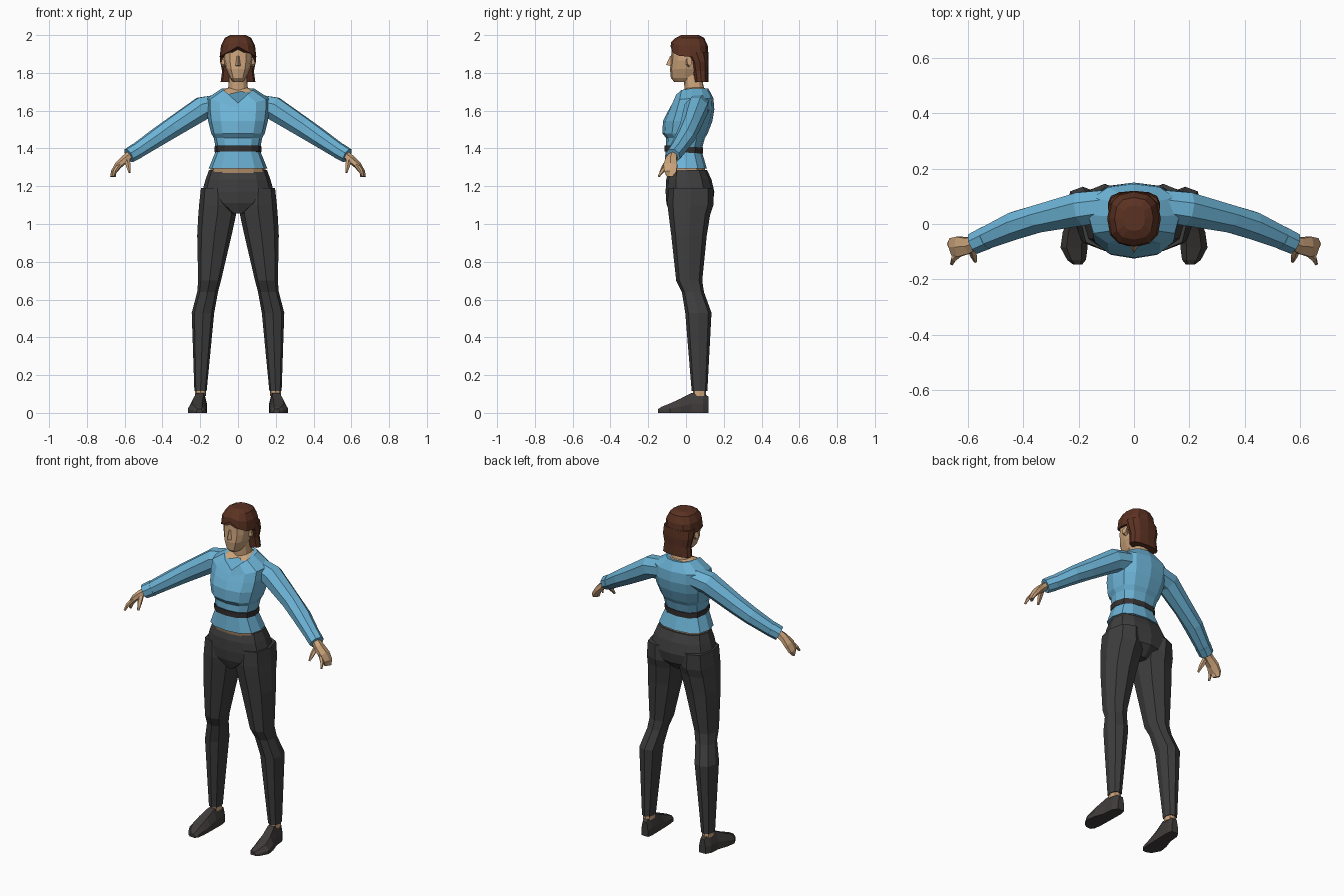
import bpy, bmesh, math
from mathutils import Vector


def material(name, rgb):
    m = bpy.data.materials.new(name)
    m.diffuse_color = (*rgb, 1)
    return m


SKIN = material("skin", (0.60, 0.37, 0.20))
BLUE = material("blue_knit", (0.15, 0.45, 0.67))
CLOTH = material("dark_cloth", (0.048, 0.048, 0.048))
BELT = material("belt_dark", (0.035, 0.030, 0.030))
SHOE = material("shoe_dark", (0.050, 0.045, 0.043))
HAIR = material("brown_hair", (0.105, 0.032, 0.016))


def loft(name, rings, mat, mirror=False):
    """Skin a list of equal-length point rings and cap both ends."""
    bm = bmesh.new()
    vs = [[bm.verts.new(p) for p in r] for r in rings]
    n = len(rings[0])
    for a, b in zip(vs, vs[1:]):
        for i in range(n):
            j = (i + 1) % n
            bm.faces.new((a[i], a[j], b[j], b[i]))
    bm.faces.new(vs[0])
    bm.faces.new(vs[-1])
    bmesh.ops.recalc_face_normals(bm, faces=bm.faces)
    me = bpy.data.meshes.new(name)
    bm.to_mesh(me)
    bm.free()
    ob = bpy.data.objects.new(name, me)
    bpy.context.collection.objects.link(ob)
    me.materials.append(mat)
    if mirror:
        ob.modifiers.new("mirror", 'MIRROR').use_mirror_merge = False
    return ob


def ring(z, rx, yf, yb, drop=0, cx=0, n=12, power=0.8):
    """Horizontal rounded ring; drop lowers the front middle into a V."""
    pts = []
    for i in range(n):
        t = -math.pi / 2 + 2 * math.pi * i / n
        c, s = math.cos(t), math.sin(t)
        c = math.copysign(abs(c) ** power, c) if abs(c) > 1e-6 else 0
        s = math.copysign(abs(s) ** power, s) if abs(s) > 1e-6 else 0
        dz = drop * (1 - abs(c)) if s < 0 else 0
        pts.append((cx + rx * c, (yf + yb) / 2 + (yb - yf) / 2 * s, z - dz))
    return pts


def body(name, rows, mat, **kw):
    return loft(name, [ring(*r, **kw) for r in rows], mat)


def tube(name, rows, mat, n=8):
    """Mirrored limb along a path of (x, y, z, side radius, up radius)."""
    pts = [Vector(r[:3]) for r in rows]
    rings = []
    for i, r in enumerate(rows):
        d = (pts[min(i + 1, len(pts) - 1)] - pts[max(i - 1, 0)]).normalized()
        side = d.cross(Vector((0, 0, 1))).normalized()
        up = side.cross(d)
        rings.append([pts[i] + side * r[3] * math.cos(t) + up * r[4] * math.sin(t)
                      for t in [2 * math.pi * (k + .5) / n for k in range(n)]])
    return loft(name, rings, mat, True)


# Sweater with V-shaped collar
body("sweater", [
    (1.295, .155, -.115, .11), (1.39, .116, -.108, .082),
    (1.455, .128, -.105, .10), (1.48, .142, -.125, .115),
    (1.545, .158, -.122, .14), (1.605, .165, -.102, .15, .02),
    (1.665, .165, -.082, .145, .05), (1.718, .085, -.062, .118, .078)], BLUE)

# Sleeves and cuffs
tube("sleeve", [
    (.07, .07, 1.635, .06, .06), (.19, .055, 1.612, .066, .066),
    (.345, .02, 1.512, .054, .056), (.43, -.005, 1.457, .054, .05),
    (.54, -.052, 1.383, .043, .042)], BLUE)
tube("cuff", [(.535, -.05, 1.387, .045, .044), (.578, -.07, 1.362, .042, .041)], BLUE)

# Belt, slightly lower at the back
belt = []
for z, grow in ((1.378, .006), (1.41, .007)):
    belt.append([(x, y, zz - .06 * y) for x, y, zz in
                 ring(z, .117 + grow, -.108 - grow, .084 + grow)])
loft("belt", belt, BELT)

# Skin showing at the waist, chest and neck
body("waist_skin", [(1.27, .145, -.095, .10), (1.30, .145, -.105, .10)], SKIN)
body("neck", [(1.71, .083, -.06, .115, .078), (1.722, .052, -.008, .095, .015),
              (1.79, .046, -.012, .08)], SKIN)

# Head
body("head", [
    (1.752, .026, -.062, .04), (1.772, .043, -.08, .06), (1.82, .064, -.085, .08),
    (1.865, .074, -.08, .09), (1.93, .075, -.076, .095), (1.965, .055, -.05, .08)], SKIN)

# Nose wedge
loft("nose", [[(-.014, -.08, 1.836), (.014, -.08, 1.836), (0, -.106, 1.842)],
              [(-.006, -.078, 1.89), (.006, -.078, 1.89), (0, -.084, 1.89)]], SKIN)

# Ears
tube("ear", [(.066, .012, 1.855, .016, .026), (.084, .018, 1.86, .014, .024)], SKIN, 6)

# Hair: cap with raised front hairline, plus the bob at the back
body("hair_cap", [
    (2.0, .04, -.025, .068), (1.985, .07, -.056, .096),
    (1.945, .09, -.078, .115, -.02), (1.885, .097, -.082, .12, -.055)], HAIR)
body("hair_bob", [
    (1.91, .094, -.01, .118), (1.86, .095, .025, .12),
    (1.81, .084, .035, .118), (1.752, .092, .045, .118)], HAIR)

# Trousers: pelvis and legs
body("trouser_hips", [
    (1.285, .154, -.09, .112), (1.235, .172, -.105, .135), (1.17, .19, -.108, .15),
    (1.11, .14, -.104, .142), (1.055, .035, -.085, .09)], CLOTH)
legs = [(1.19, .02, .196, -.095, .145), (1.10, .004, .206, -.098, .145),
        (1.05, .01, .21, -.092, .128), (.94, .034, .216, -.078, .11),
        (.70, .09, .211, -.052, .086), (.64, .106, .216, -.022, .095),
        (.53, .126, .245, -.004, .135), (.115, .166, .231, .03, .113)]
loft("trouser_leg", [ring(z, (b - a) / 2, f, k, cx=(a + b) / 2, n=8)
                     for z, a, b, f, k in legs], CLOTH, True)

# Ankles
loft("ankle", [ring(z, .029, .037, .107, cx=.198, n=8) for z in (.09, .13)], SKIN, True)

# Shoes, lofted from heel to toe (y, centre, half width, height)
shoe = [(.12, .193, .022, .085), (.09, .198, .034, .106), (.03, .201, .036, .106),
        (-.03, .212, .046, .075), (-.085, .217, .049, .05), (-.13, .208, .034, .032),
        (-.147, .204, .016, .02)]
loft("shoe", [[(c - w, y, 0), (c + w, y, 0), (c + w, y, h * .45), (c + w * .55, y, h),
               (c - w * .55, y, h), (c - w, y, h * .45)] for y, c, w, h in shoe], SHOE, True)

# Hands: palm with grouped fingers, index finger and thumb
tube("hand", [
    (.565, -.065, 1.37, .024, .024), (.60, -.078, 1.342, .034, .022),
    (.635, -.082, 1.31, .042, .02), (.658, -.082, 1.275, .036, .015),
    (.662, -.085, 1.25, .022, .009)], SKIN, 6)
tube("index_finger", [
    (.625, -.105, 1.315, .012, .012), (.652, -.126, 1.28, .011, .011),
    (.66, -.145, 1.252, .006, .006)], SKIN, 5)
tube("thumb", [
    (.588, -.085, 1.345, .016, .016), (.58, -.115, 1.305, .013, .013),
    (.574, -.136, 1.272, .006, .006)], SKIN, 5)
